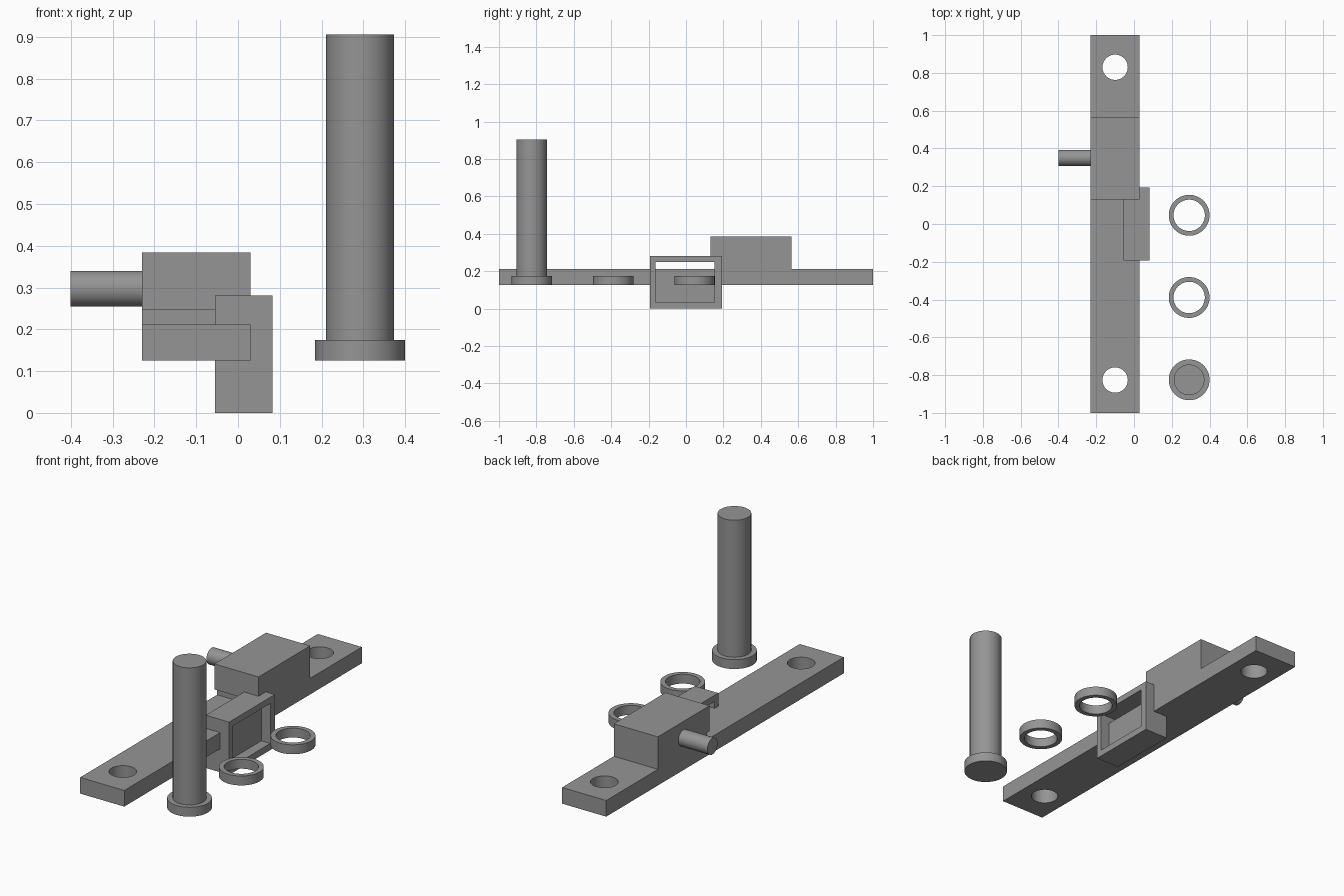
import bpy, bmesh, math
from mathutils import Matrix

if "Cube" in bpy.data.objects:
    bpy.data.objects.remove(bpy.data.objects["Cube"])

steel = bpy.data.materials.new("grey steel")
steel.diffuse_color = (0.30, 0.30, 0.30, 1)
steel.use_nodes = True
steel.node_tree.nodes["Principled BSDF"].inputs["Base Color"].default_value = steel.diffuse_color


def finish(name, bm, smooth=False):
    bmesh.ops.recalc_face_normals(bm, faces=bm.faces)
    me = bpy.data.meshes.new(name)
    bm.to_mesh(me)
    bm.free()
    me.materials.append(steel)
    ob = bpy.data.objects.new(name, me)
    bpy.context.collection.objects.link(ob)
    if smooth:
        shade(ob)
    return ob


def shade(ob):
    bpy.ops.object.select_all(action='DESELECT')
    ob.select_set(True)
    bpy.context.view_layer.objects.active = ob
    bpy.ops.object.shade_smooth_by_angle(angle=math.radians(30))


def extrude_yz(name, profile, x0, x1):
    """Extrude a closed (y, z) profile along x."""
    bm = bmesh.new()
    f = bm.faces.new([bm.verts.new((x0, y, z)) for y, z in profile])
    ext = bmesh.ops.extrude_face_region(bm, geom=[f])
    verts = [v for v in ext["geom"] if isinstance(v, bmesh.types.BMVert)]
    bmesh.ops.translate(bm, vec=(x1 - x0, 0, 0), verts=verts)
    return finish(name, bm)


def lathe(name, profile, matrix, closed=True, n=64):
    """Revolve an (r, z) profile about z, then place it with a matrix."""
    bm = bmesh.new()
    rings = []
    for r, z in profile:
        if r == 0:
            rings.append([bm.verts.new((0, 0, z))] * n)
        else:
            rings.append([bm.verts.new((r * math.cos(2 * math.pi * i / n),
                                        r * math.sin(2 * math.pi * i / n), z)) for i in range(n)])
    pairs = list(zip(rings, rings[1:])) + ([(rings[-1], rings[0])] if closed else [])
    for a, b in pairs:
        for i in range(n):
            j = (i + 1) % n
            bm.faces.new(list(dict.fromkeys((a[i], a[j], b[j], b[i]))))
    bm.transform(matrix)
    return finish(name, bm, True)


def cut(target, cutter):
    cutter.hide_render = True
    cutter.hide_set(True)
    m = target.modifiers.new("cut", 'BOOLEAN')
    m.operation, m.solver, m.object = 'DIFFERENCE', 'EXACT', cutter
    bpy.context.view_layer.objects.active = target
    bpy.ops.object.modifier_apply(modifier=m.name)
    bpy.data.objects.remove(cutter)


# Mounting bar with raised block; slot under the block's front edge
bar = extrude_yz("mounting_bar", [(-1, 0.125), (1, 0.125), (1, 0.211), (0.565, 0.211),
                                  (0.565, 0.384), (0.13, 0.384), (0.13, 0.248),
                                  (0.153, 0.248), (0.153, 0.211), (-1, 0.211)], -0.23, 0.03)
# Bolt holes near both ends
for y in (-0.826, 0.83):
    cut(bar, lathe("hole_cutter", [(0, 0), (0.067, 0), (0.067, 0.5), (0, 0.5)],
                   Matrix.Translation((-0.1, y, 0)), closed=False))
shade(bar)

# Side bracket: shallow pocket on the right, open slot above the bar
bracket = extrude_yz("side_bracket", [(-0.193, 0), (0.193, 0), (0.193, 0.281), (-0.193, 0.281)],
                     -0.055, 0.083)
cut(bracket, extrude_yz("pocket_cutter", [(-0.163, 0.035), (0.153, 0.035), (0.153, 0.248),
                                          (-0.163, 0.248)], 0.03, 0.2))
cut(bracket, extrude_yz("slot_cutter", [(-0.163, 0.211), (0.153, 0.211), (0.153, 0.248),
                                        (-0.163, 0.248)], -0.2, 0.2))

# Side peg on the block's left face
lathe("side_peg", [(0, 0), (0.043, 0), (0.043, 0.18), (0, 0.18)],
      Matrix.Translation((-0.401, 0.35, 0.297)) @ Matrix.Rotation(math.pi / 2, 4, 'Y'), closed=False)

# Loose headed pin standing upright
lathe("headed_pin", [(0, 0.125), (0.108, 0.125), (0.108, 0.175), (0.081, 0.175),
                     (0.081, 0.905), (0, 0.905)], Matrix.Translation((0.292, -0.825, 0)), closed=False)

# Loose collar rings
for i, y in enumerate((-0.389, 0.046)):
    lathe(f"collar_ring_{i + 1}", [(0.083, 0.125), (0.108, 0.125), (0.108, 0.175), (0.083, 0.175)],
          Matrix.Translation((0.292, y, 0)))
